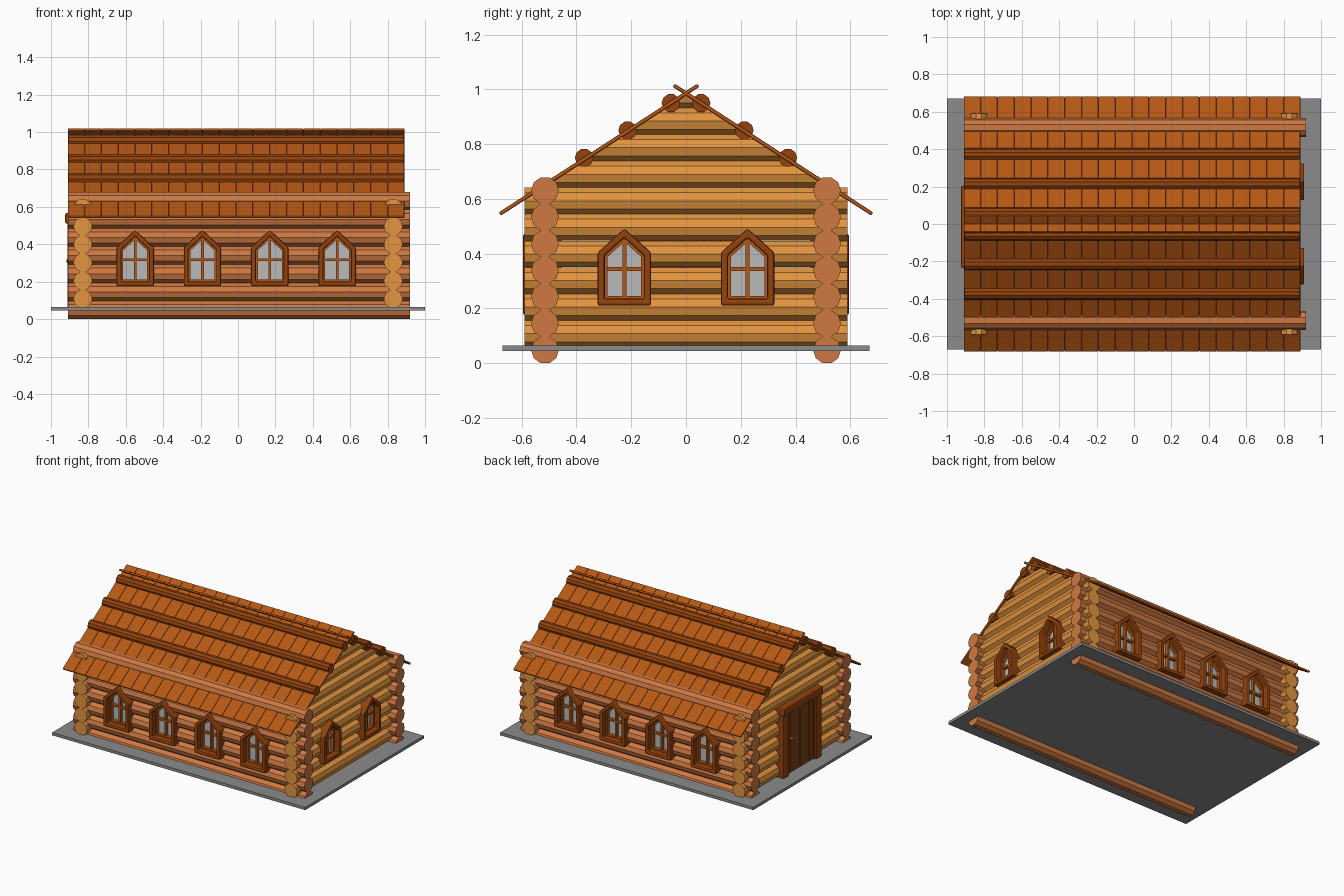
import bpy, bmesh, math
from mathutils import Matrix, Vector

if "Cube" in bpy.data.objects:
    bpy.data.objects.remove(bpy.data.objects["Cube"])


def material(name, r, g, b):
    # sRGB 0-255 to linear
    m = bpy.data.materials.new(name)
    m.diffuse_color = [(c / 255) ** 2.2 for c in (r, g, b)] + [1]
    m.use_nodes = True
    m.node_tree.nodes["Principled BSDF"].inputs["Base Color"].default_value = m.diffuse_color
    return m


LONG = material("long_log_wood", 205, 120, 68)
CROSS = material("cross_log_wood", 228, 148, 66)
ROOF = material("roof_wood", 180, 88, 28)
TRIM = material("trim_wood", 146, 68, 20)
SASH = material("sash_wood", 176, 88, 30)
DOOR = material("door_wood", 122, 66, 30)
GLASS = material("pane_grey", 184, 184, 184)
STONE = material("slab_grey", 138, 138, 138)


def finish(bm, name, mat, bevel=0):
    bmesh.ops.recalc_face_normals(bm, faces=bm.faces)
    me = bpy.data.meshes.new(name)
    bm.to_mesh(me)
    bm.free()
    ob = bpy.data.objects.new(name, me)
    bpy.context.collection.objects.link(ob)
    if mat:
        me.materials.append(mat)
    if bevel:
        b = ob.modifiers.new("bevel", 'BEVEL')
        b.width, b.segments, b.limit_method = bevel, 2, 'ANGLE'
    return ob


def prism(bm, start, end):
    # closed solid between two matching loops
    a = [bm.verts.new(p) for p in start]
    b = [bm.verts.new(p) for p in end]
    n = len(a)
    bm.faces.new(a)
    bm.faces.new(b[::-1])
    for i in range(n):
        j = (i + 1) % n
        bm.faces.new((a[i], b[i], b[j], a[j]))


def log(bm, axis, lo, hi, across, z, r, n=10):
    # n-sided log along x or y
    def ring(t):
        pts = []
        for i in range(n):
            k = 2 * math.pi * i / n
            h, v = across + r * math.cos(k), z + r * math.sin(k)
            pts.append((t, h, v) if axis == 'x' else (h, t, v))
        return pts
    prism(bm, ring(lo), ring(hi))


def box(bm, x, y, z, mat=Matrix()):
    m = mat @ Matrix.Translation((sum(x) / 2, sum(y) / 2, sum(z) / 2))
    m = m @ Matrix.Diagonal((x[1] - x[0], y[1] - y[0], z[1] - z[0], 1))
    bmesh.ops.create_cube(bm, size=1, matrix=m)


# base slab
bm = bmesh.new()
box(bm, (-1, 1), (-.67, .67), (.045, .065))
finish(bm, "base_slab", STONE)

# long wall logs, front and back
R, STEP = .0508, .097
bm = bmesh.new()
for y in (-.515, .515):
    for k in range(7):
        log(bm, 'x', -.91, .92, y, .0485 + STEP * k, R)
long_logs = finish(bm, "long_wall_logs", LONG)

# end wall logs
bm = bmesh.new()
for x in (-.83, .83):
    for k in range(6):
        log(bm, 'y', -.59, .59, x, .108 + STEP * k, R)
end_logs = finish(bm, "end_wall_logs", CROSS)

# gable logs, trimmed to the roof slope
bm = bmesh.new()
for x in (-.83, .83):
    for k in range(6, 10):
        log(bm, 'y', -.59, .59, x, .108 + STEP * k, R)
for s in (-1, 1):
    bmesh.ops.bisect_plane(bm, geom=bm.verts[:] + bm.edges[:] + bm.faces[:],
                           plane_co=(0, 0, .982), plane_no=(0, s * .47, .725),
                           clear_outer=True)
    bmesh.ops.holes_fill(bm, edges=[e for e in bm.edges if e.is_boundary], sides=0)
finish(bm, "gable_logs", CROSS)

# roof boards on both slopes, crossing at the ridge
COUNT, X0, X1 = 20, -.91, .89
W = (X1 - X0) / COUNT
LENGTH = math.hypot(.725, .47)
for s, name in ((-1, "front"), (1, "back")):
    bm = bmesh.new()
    m = Matrix.Translation((0, s * .3175, .78)) @ Matrix.Rotation(-s * math.atan2(.47, .725), 4, 'X')
    for i in range(COUNT):
        x = X0 + i * W
        box(bm, (x, x + W), (-LENGTH / 2, LENGTH / 2), (-.007, .007), m)
    finish(bm, name + "_roof_boards", ROOF, .005)

# round battens lying in the roof slopes
bm = bmesh.new()
for s in (-1, 1):
    for y, z in ((.055, .95), (.213, .85), (.372, .75)):
        log(bm, 'x', -.905, .885, s * y, z, .034)
finish(bm, "roof_battens", TRIM)


def pent(w, h, t, d):
    # pointed window outline inset by t, at outward depth d
    m = .31 * h / (w / 2)
    a, top = w / 2 - t, h - t * math.hypot(1, m)
    s = top - m * a
    return [Vector(p) for p in ((-a, -d, t), (a, -d, t), (a, -d, s), (0, -d, top), (-a, -d, s))]


def frame(bm, mat, w, h, t0, t1, d0, d1):
    # pentagonal ring with thickness
    loops = [[bm.verts.new(mat @ p) for p in pent(w, h, t, d)]
             for t, d in ((t0, d0), (t0, d1), (t1, d1), (t1, d0))]
    for a, b in zip(loops, loops[1:] + loops[:1]):
        for i in range(5):
            j = (i + 1) % 5
            bm.faces.new((a[i], a[j], b[j], b[i]))


# window placements: matrix, width, height
spots = []
for angle in (0, math.pi):
    for x in (-.55, -.19, .17, .53):
        y = -.515 if angle == 0 else .515
        spots.append((Matrix.Translation((x, y, .176)) @ Matrix.Rotation(angle, 4, 'Z'), .2, .3))
for y in (-.225, .225):
    spots.append((Matrix.Translation((.83, y, .21)) @ Matrix.Rotation(math.pi / 2, 4, 'Z'), .195, .282))

frames, sashes, panes, cutter = (bmesh.new() for _ in range(4))
for m, w, h in spots:
    frame(frames, m, w, h, 0, .026, -.06, .08)
    frame(sashes, m, w, h, .024, .036, -.02, .04)
    box(sashes, (-.007, .007), (-.036, -.008), (.03, h - .04), m)
    box(sashes, (-w / 2 + .03, w / 2 - .03), (-.034, -.008), (.45 * h, .45 * h + .014), m)
    prism(panes, [m @ p for p in pent(w, h, .028, .008)], [m @ p for p in pent(w, h, .028, .014)])
    prism(cutter, [m @ p for p in pent(w, h, .012, -.1)], [m @ p for p in pent(w, h, .012, .1)])
finish(frames, "window_frames", TRIM, .008)
finish(sashes, "window_sashes", SASH)
finish(panes, "window_panes", GLASS)

# window openings through the logs
cut = finish(cutter, "window_cutter", None)
cut.hide_render = True
cut.display_type = 'WIRE'
for ob in (long_logs, end_logs):
    b = ob.modifiers.new("openings", 'BOOLEAN')
    b.operation, b.object, b.solver = 'DIFFERENCE', cut, 'EXACT'
    bpy.context.view_layer.objects.active = ob
    bpy.ops.object.modifier_apply(modifier=b.name)
bpy.data.objects.remove(cut)

# door on the left end: boards, posts, lintel, knob
bm = bmesh.new()
for i in range(6):
    y = -.175 + i * .0535
    box(bm, (-.89, -.84), (y, y + .0535), (.06, .52))
finish(bm, "door_boards", DOOR, .004)

bm = bmesh.new()
for y0, y1 in ((-.23, -.17), (.14, .2)):
    box(bm, (-.912, -.8), (y0, y1), (.06, .515))
for y0, y1 in ((-.175, -.155), (.125, .145)):
    box(bm, (-.9, -.8), (y0, y1), (.06, .515))
finish(bm, "door_posts", TRIM, .008)

bm = bmesh.new()
box(bm, (-.924, -.8), (-.235, .205), (.51, .568))
finish(bm, "door_lintel", TRIM, .01)

bm = bmesh.new()
bmesh.ops.create_uvsphere(bm, u_segments=12, v_segments=8, radius=.015,
                          matrix=Matrix.Translation((-.903, .095, .31)))
finish(bm, "door_knob", TRIM)
